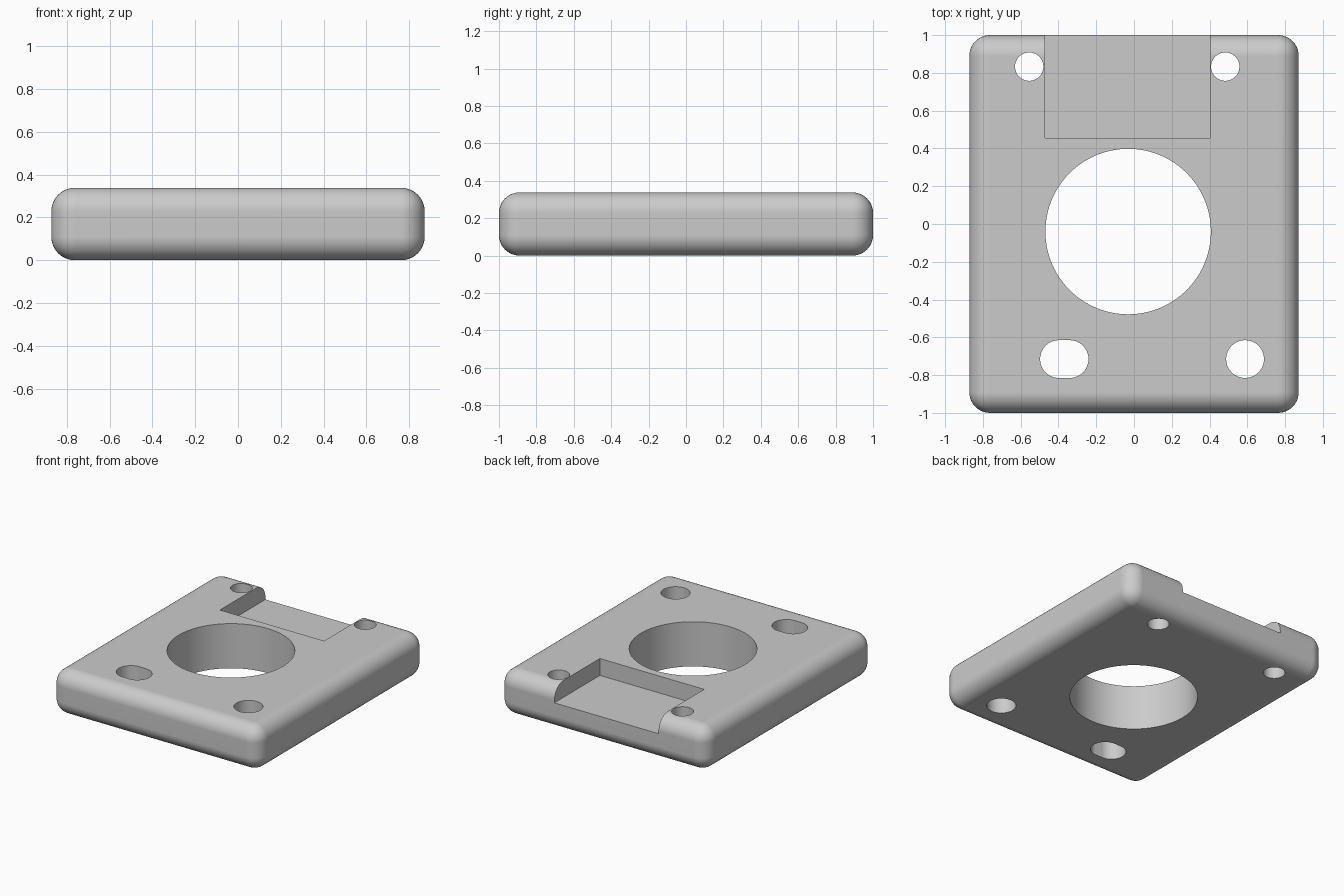
import bpy, bmesh, math

if "Cube" in bpy.data.objects:
    bpy.data.objects.remove(bpy.data.objects["Cube"])

W, D, H, R = 0.872, 1.0, 0.338, 0.11   # half width, half depth, height, edge radius

grey = bpy.data.materials.new("plain_grey")
grey.diffuse_color = (0.6, 0.6, 0.6, 1)
grey.use_nodes = True
grey.node_tree.nodes["Principled BSDF"].inputs["Base Color"].default_value = grey.diffuse_color


def make_object(name, bm):
    mesh = bpy.data.meshes.new(name)
    bmesh.ops.recalc_face_normals(bm, faces=bm.faces)
    bm.to_mesh(mesh)
    bm.free()
    obj = bpy.data.objects.new(name, mesh)
    bpy.context.collection.objects.link(obj)
    mesh.materials.append(grey)
    return obj


def box(name, x0, x1, y0, y1, z0, z1):
    bm = bmesh.new()
    bmesh.ops.create_cube(bm, size=1)
    for v in bm.verts:
        v.co = ((x0, x1)[v.co.x > 0], (y0, y1)[v.co.y > 0], (z0, z1)[v.co.z > 0])
    return make_object(name, bm)


def hole(name, x, y, r, half_slot=0.0, n=64):
    """Vertical cutter: a cylinder, stretched along x when half_slot is set."""
    bm = bmesh.new()
    ring = []
    for i in range(n):
        a = 2 * math.pi * (i + 0.5) / n
        shift = math.copysign(half_slot, math.cos(a))
        ring.append(bm.verts.new((x + shift + r * math.cos(a), y + r * math.sin(a), -0.2)))
    base = bm.faces.new(ring)
    top = bmesh.ops.extrude_face_region(bm, geom=[base])["geom"]
    for v in top:
        if isinstance(v, bmesh.types.BMVert):
            v.co.z = H + 0.2
    return make_object(name, bm)


# Plate with every edge rounded
plate = box("mounting_plate", -W, W, -D, D, 0, H)
bpy.context.view_layer.objects.active = plate
plate.select_set(True)
bevel = plate.modifiers.new("rounded_edges", 'BEVEL')
bevel.width, bevel.segments = R, 10
bevel.limit_method = 'NONE'
bpy.ops.object.modifier_apply(modifier=bevel.name)

# Central bore, screw holes, slot and the open pocket at the back
cutters = [
    hole("center_bore", -0.031, -0.04, 0.438, n=128),
    hole("back_left_hole", -0.555, 0.833, 0.075),
    hole("back_right_hole", 0.483, 0.833, 0.075),
    hole("front_right_hole", 0.588, -0.715, 0.1),
    hole("front_left_slot", -0.369, -0.715, 0.1, half_slot=0.028),
    box("back_pocket", -0.471, 0.402, 0.456, D + 0.2, 0.21, H + 0.2),
]
for cutter in cutters:
    cut = plate.modifiers.new(cutter.name, 'BOOLEAN')
    cut.operation, cut.solver, cut.object = 'DIFFERENCE', 'EXACT', cutter
    bpy.ops.object.modifier_apply(modifier=cut.name)
    bpy.data.objects.remove(cutter)

# Smooth fillets and bores, crisp rims, flat broad faces
bpy.ops.object.shade_smooth_by_angle(angle=math.radians(30))
normals = plate.modifiers.new("flat_broad_faces", 'WEIGHTED_NORMAL')
normals.keep_sharp = True
